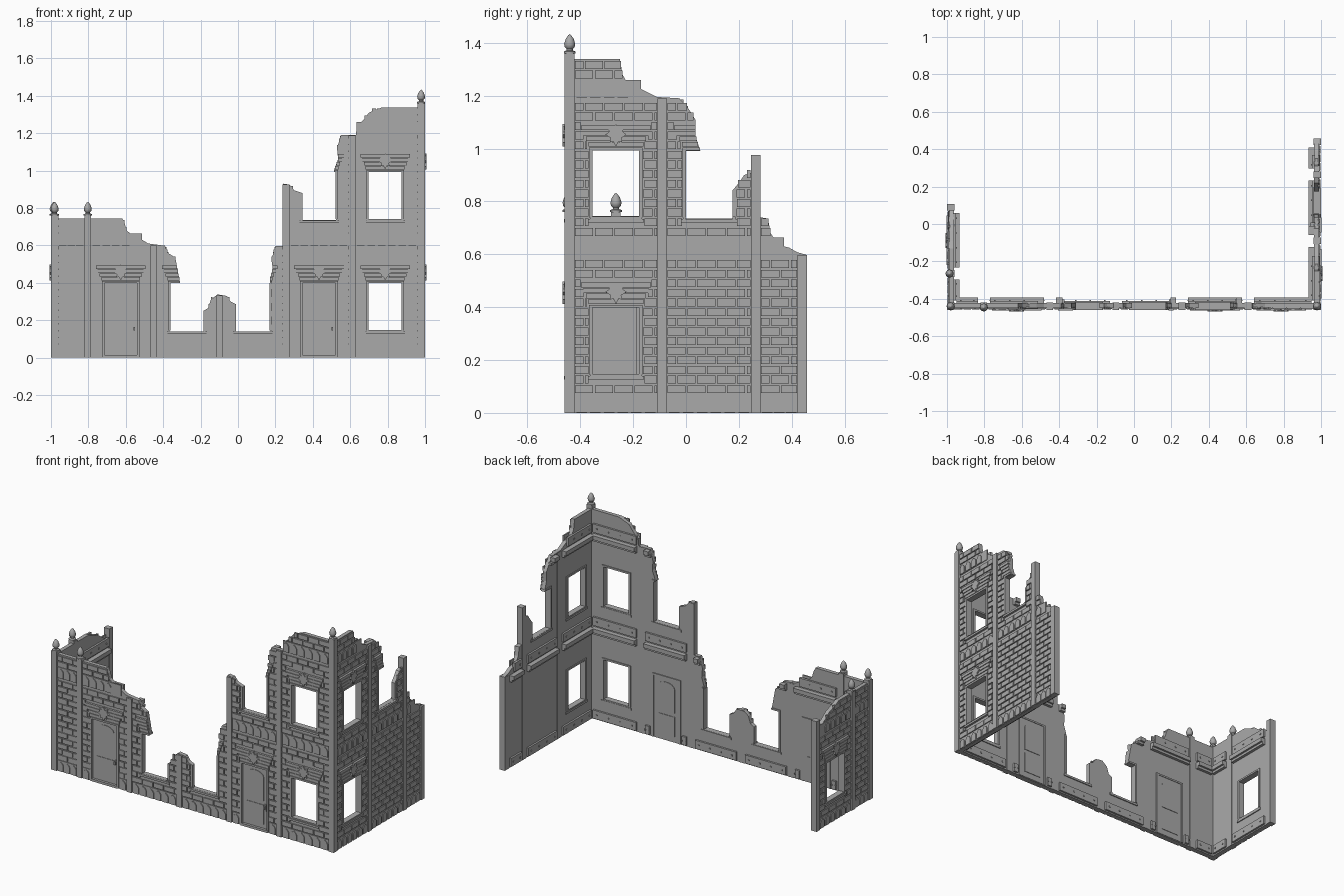
import bpy, bmesh, math, random

if "Cube" in bpy.data.objects:
    bpy.data.objects.remove(bpy.data.objects["Cube"])

random.seed(4)
H = 0.595        # storey height
T = 0.025        # wall thickness
stone = bpy.data.materials.new("grey_stone")
stone.diffuse_color = (0.4, 0.4, 0.4, 1)
stone.use_nodes = True
stone.node_tree.nodes["Principled BSDF"].inputs["Base Color"].default_value = stone.diffuse_color


def finish(name, bm):
    bmesh.ops.recalc_face_normals(bm, faces=bm.faces[:])
    me = bpy.data.meshes.new(name)
    bm.to_mesh(me)
    bm.free()
    me.materials.append(stone)
    ob = bpy.data.objects.new(name, me)
    bpy.context.collection.objects.link(ob)
    return ob


def prism(bm, place, pts, d0, d1):
    """Extrude a flat (u, z) outline between two depths of a wall."""
    a = [bm.verts.new(place(u, z, d0)) for u, z in pts]
    b = [bm.verts.new(place(u, z, d1)) for u, z in pts]
    bm.faces.new(a)
    bm.faces.new(b[::-1])
    for i in range(len(a)):
        j = (i + 1) % len(a)
        bm.faces.new((a[i], b[i], b[j], a[j]))


def rect(u0, u1, z0, z1):
    return [(u0, z0), (u1, z0), (u1, z1), (u0, z1)]


def spans(outline, z):
    """Solid stretches of an outline at height z."""
    xs = []
    for (u0, z0), (u1, z1) in zip(outline, outline[1:] + outline[:1]):
        if (z0 > z) != (z1 > z):
            xs.append(u0 + (z - z0) / (z1 - z0) * (u1 - u0))
    xs.sort()
    return list(zip(xs[::2], xs[1::2]))


def opening_half(z, kind):
    """Half width kept free of bricks around an opening, z within its storey."""
    if kind == "door" and z < 0.41 or 0.122 < z <= 0.41:
        return 0.103
    if 0.41 < z < 0.5:
        return 0.106 + (z - 0.41) * 0.36
    return 0


def build_wall(side, place, outline, posts, openings):
    def strip(bm, u0, u1, z0, z1, d0, d1):
        for a, b in spans(outline, (z0 + z1) / 2):
            a, b = max(a, u0), min(b, u1)
            if b - a > 0.006:
                prism(bm, place, rect(a, b, z0, z1), d0, d1)

    def inside(u, z):
        return any(a < u < b for a, b in spans(outline, z))

    # Wall slab with window and door holes
    bm = bmesh.new()
    loops = [outline] + [rect(c - 0.09, c + 0.09, s * H + (0.015 if k == "door" else 0.145), s * H + 0.40)
                         for c, s, k in openings if k != "broken"]
    for loop in loops:
        vs = [bm.verts.new(place(u, z, 0)) for u, z in loop]
        for i in range(len(vs)):
            bm.edges.new((vs[i - 1], vs[i]))
    bmesh.ops.triangle_fill(bm, edges=bm.edges[:], use_beauty=True)
    ext = bmesh.ops.extrude_face_region(bm, geom=bm.faces[:])
    off = place(0, 0, -T)
    org = place(0, 0, 0)
    bmesh.ops.translate(bm, verts=[v for v in ext["geom"] if isinstance(v, bmesh.types.BMVert)],
                        vec=[p - q for p, q in zip(off, org)])
    finish(side + "_wall", bm)

    # Pilasters between the bays
    bm = bmesh.new()
    for u, top in posts:
        if top:
            prism(bm, place, rect(u - 0.018, u + 0.018, 0, top), -T - 0.002, 0.012)
    finish(side + "_pilasters", bm)

    bricks, arches, ledges = bmesh.new(), bmesh.new(), bmesh.new()
    for (pa, _), (pb, _) in zip(posts, posts[1:]):
        u0, u1 = pa + 0.02, pb - 0.02
        for s in range(3):
            base = s * H
            near = [(c, k) for c, st, k in openings if st == s and u0 < c < u1]
            # Running bond brickwork
            for row in range(14):
                z0 = base + 0.075 + row * 0.0364
                zm = z0 + 0.015
                free = [(u0, u1)]
                for c, k in near:
                    h = opening_half(zm - base, k)
                    if h:
                        free = [(u0, c - h), (c + h, u1)]
                for a, b in free:
                    u = u0 - (0.0375 if row % 2 else 0)
                    while u < b:
                        p, q = max(u, a), min(u + 0.069, b)
                        if q - p > 0.008:
                            strip(bricks, p, q, z0, z0 + 0.0295, -0.004, 0.006 + random.uniform(0, 0.0015))
                        u += 0.075
            # Band of pointed arch panels, split by doors
            door = [c for c, k in near if k == "door"]
            bands = [(u0, door[0] - 0.103), (door[0] + 0.103, u1)] if door else [(u0, u1)]
            for a, b in bands:
                strip(arches, a, b, base + 0.001, base + 0.069, -0.004, 0.004)
                n = max(1, round((b - a) / 0.053))
                for i in range(n):
                    c = a + (i + 0.5) * (b - a) / n
                    if inside(c, base + 0.06):
                        prism(arches, place, [(c - 0.02, base + 0.002), (c + 0.02, base + 0.002),
                              (c + 0.02, base + 0.04), (c + 0.012, base + 0.053), (c, base + 0.062),
                              (c - 0.012, base + 0.053), (c - 0.02, base + 0.04)], 0, 0.009)
                # Inner floor ledges with bolts
                e = 0.012
                strip(ledges, a + e, b - e, base + 0.008, base + 0.062, -T - 0.012, -T + 0.004)
                if s:
                    strip(ledges, a + e, b - e, base - 0.03, base - 0.004, -T - 0.03, -T + 0.004)
                    strip(ledges, a + e, b - e, base - 0.045, base - 0.03, -T - 0.018, -T + 0.004)
                m = max(2, int((b - a) / 0.07))
                for i in range(m):
                    c = a + (i + 0.5) * (b - a) / m
                    if inside(c, base + 0.04):
                        prism(ledges, place, rect(c - 0.004, c + 0.004, base + 0.031, base + 0.039),
                              -T - 0.016, -T - 0.01)
    finish(side + "_bricks", bricks)
    finish(side + "_arch_bands", arches)
    finish(side + "_inner_ledges", ledges)

    # Frames, sills, flared lintels and doors
    fr = bmesh.new()
    for c, s, kind in openings:
        b = s * H
        low = 0.002 if kind == "door" else 0.145
        for sg in (-1, 1):
            u0, u1 = sorted((c + sg * 0.088, c + sg * 0.101))
            if inside(c + sg * 0.096, b + 0.3):
                prism(fr, place, rect(u0, u1, b + low, b + 0.40), -T - 0.006, 0.009)
        strip(fr, c - 0.101, c + 0.101, b + 0.398, b + 0.409, -T - 0.006, 0.009)
        if kind != "door":
            strip(fr, c - 0.106, c + 0.106, b + 0.126, b + 0.139, -T - 0.006, 0.013)
            strip(fr, c - 0.099, c + 0.099, b + 0.139, b + 0.147, -T - 0.004, 0.008)
        for i in range(4):
            h = 0.104 + i * 0.0095
            strip(fr, c - h, c + h, b + 0.412 + i * 0.021, b + 0.430 + i * 0.021, -0.004, 0.009 + 0.0015 * i)
        if kind != "broken":
            # Leaf-shaped keystone
            star = [(0, 0.412), (0.01, 0.432), (0.024, 0.428), (0.02, 0.445), (0.04, 0.458), (0.026, 0.468),
                    (0.03, 0.488), (0.012, 0.48), (0, 0.497)]
            star += [(-u, z) for u, z in star[-2:0:-1]]
            prism(fr, place, [(c + u, b + z) for u, z in star], 0, 0.019)
        if kind == "door":
            prism(fr, place, rect(c - 0.09, c + 0.09, 0.004, 0.40), -T - 0.003, -0.006)
            prism(fr, place, rect(c - 0.095, c + 0.095, 0, 0.015), -T, 0.01)
            # Raised door panels, the upper one arched, on both sides
            arc = [(c + 0.06 * math.cos(t * math.pi / 8), 0.34 + 0.035 * math.sin(t * math.pi / 8))
                   for t in range(9)]
            for d0, d1 in ((-0.007, -0.003), (-T - 0.006, -T)):
                prism(fr, place, arc + [(c - 0.06, 0.19), (c + 0.06, 0.19)], d0, d1)
                prism(fr, place, rect(c - 0.06, c + 0.06, 0.04, 0.165), d0, d1)
            # Handle plate and grip
            prism(fr, place, rect(c + 0.065, c + 0.079, 0.13, 0.172), -0.007, -0.001)
            prism(fr, place, rect(c + 0.068, c + 0.076, 0.145, 0.165), -0.003, 0.01)
    finish(side + "_frames_and_doors", fr)


# Front wall, broken open in the middle
build_wall("front", lambda u, z, d: (u, -0.448 - d, z),
    [(-0.985, 0), (-0.985, 0.745), (-0.62, 0.745), (-0.605, 0.715), (-0.595, 0.68), (-0.56, 0.65),
     (-0.52, 0.635), (-0.48, 0.61), (-0.39, 0.598), (-0.375, 0.56), (-0.335, 0.535), (-0.325, 0.48),
     (-0.31, 0.40), (-0.363, 0.40), (-0.363, 0.14), (-0.185, 0.14), (-0.185, 0.25), (-0.16, 0.265),
     (-0.145, 0.31), (-0.11, 0.338), (-0.06, 0.33), (-0.04, 0.30), (-0.01, 0.285), (-0.01, 0.14),
     (0.17, 0.14), (0.17, 0.42), (0.185, 0.47), (0.18, 0.53), (0.20, 0.597), (0.24, 0.597), (0.24, 0.93),
     (0.275, 0.925), (0.30, 0.895), (0.345, 0.88), (0.345, 0.735), (0.523, 0.735), (0.523, 0.99),
     (0.512, 1.0), (0.535, 1.06), (0.53, 1.12), (0.55, 1.19), (0.63, 1.19), (0.635, 1.235), (0.67, 1.27),
     (0.70, 1.31), (0.77, 1.338), (0.985, 1.338), (0.985, 0)],
    [(-0.98, 0), (-0.803, 0.76), (-0.45, 0.60), (-0.097, 0.333), (0.257, 0.925), (0.61, 1.188), (0.98, 0)],
    [(-0.627, 0, "door"), (-0.273, 0, "broken"), (0.08, 0, "broken"), (0.433, 0, "door"),
     (0.433, 1, "broken"), (0.787, 0, "window"), (0.787, 1, "window")])

# Right wall, stepping down to the back
build_wall("right", lambda u, z, d: (0.988 + d, u, z),
    [(-0.435, 0), (-0.435, 1.338), (-0.25, 1.338), (-0.24, 1.28), (-0.215, 1.235), (-0.17, 1.225),
     (-0.11, 1.195), (-0.025, 1.19), (0.01, 1.15), (0.035, 1.11), (0.035, 1.05), (0.055, 0.99),
     (-0.002, 0.99), (-0.002, 0.735), (0.175, 0.735), (0.175, 0.84), (0.20, 0.87), (0.22, 0.90),
     (0.25, 0.91), (0.25, 0.97), (0.28, 0.97), (0.28, 0.74), (0.31, 0.735), (0.32, 0.68), (0.35, 0.635),
     (0.39, 0.625), (0.42, 0.608), (0.455, 0.598), (0.455, 0)],
    [(-0.44, 0), (-0.09, 1.19), (0.264, 0.975), (0.44, 0.597)],
    [(-0.265, 0, "window"), (-0.265, 1, "window"), (0.088, 1, "broken")])

# Left wall, one storey with a parapet
build_wall("left", lambda u, z, d: (-0.988 - d, u, z),
    [(-0.435, 0), (-0.435, 0.745), (-0.13, 0.745), (-0.09, 0.725), (-0.04, 0.71), (0.0, 0.68),
     (0.04, 0.655), (0.075, 0.64), (0.075, 0.70), (0.105, 0.70), (0.105, 0)],
    [(-0.44, 0), (-0.265, 0.76), (0.09, 0.705)],
    [(-0.0875, 0, "window")])

# Corner posts
bm = bmesh.new()
for x0, x1, top in ((-1, -0.961, 0.76), (0.961, 1, 1.36)):
    prism(bm, lambda u, z, d: (u, d, z), rect(x0, x1, 0, top), -0.46, -0.421)
finish("corner_posts", bm)

# Bud-shaped finials on the posts
profile = [(0, 0), (0.022, 0), (0.022, 0.007), (0.012, 0.011), (0.012, 0.017), (0.019, 0.024),
           (0.021, 0.036), (0.015, 0.055), (0.006, 0.068), (0, 0.073)]
for name, x, y, z in (("left_corner", -0.98, -0.44, 0.76), ("front", -0.803, -0.446, 0.76),
                      ("left", -0.986, -0.265, 0.76), ("right_corner", 0.979, -0.44, 1.36)):
    bm = bmesh.new()
    vs = [bm.verts.new((x + r, y, z + h)) for r, h in profile]
    es = [bm.edges.new(p) for p in zip(vs, vs[1:])]
    bmesh.ops.spin(bm, geom=vs + es, cent=(x, y, z), axis=(0, 0, 1), angle=math.tau, steps=12)
    bmesh.ops.remove_doubles(bm, verts=bm.verts[:], dist=0.0004)
    ob = finish(name + "_finial", bm)
    bpy.ops.object.select_all(action="DESELECT")
    ob.select_set(True)
    bpy.context.view_layer.objects.active = ob
    bpy.ops.object.shade_smooth_by_angle(angle=math.radians(35))
